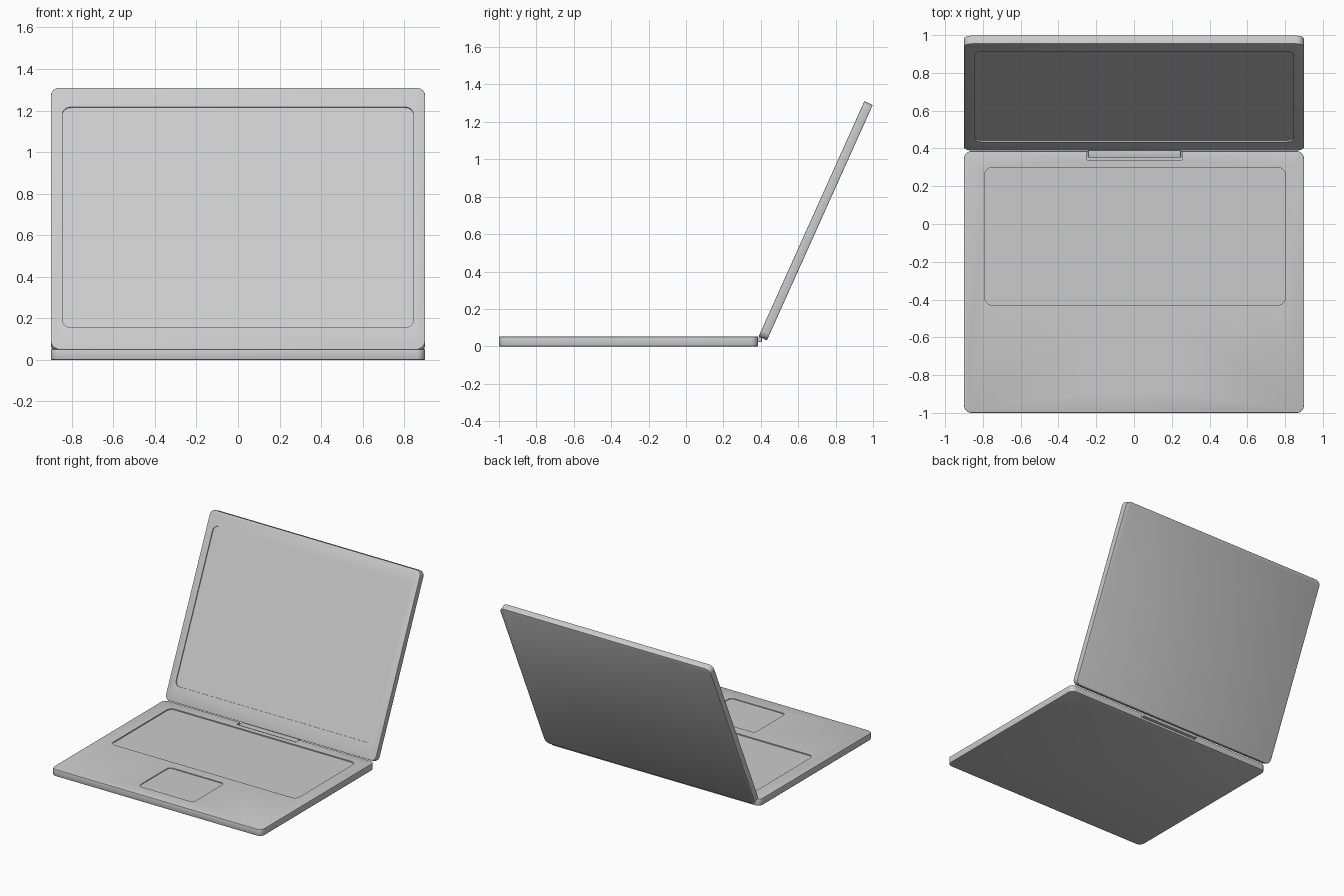
import bpy, bmesh, math

if "Cube" in bpy.data.objects:
    bpy.data.objects.remove(bpy.data.objects["Cube"])

ARC = 8  # segments per rounded corner


def rounded_slab(name, x0, x1, y0, y1, z0, z1, r, edge=0.0):
    """Rounded-rectangle plate, optionally with softened rims."""
    bm = bmesh.new()
    ring = []
    corners = [(x1 - r, y1 - r, 0), (x0 + r, y1 - r, 90),
               (x0 + r, y0 + r, 180), (x1 - r, y0 + r, 270)]
    for cx, cy, start in corners:
        for i in range(ARC + 1):
            a = math.radians(start + 90 * i / ARC)
            ring.append(bm.verts.new((cx + r * math.cos(a), cy + r * math.sin(a), z0)))
    face = bm.faces.new(ring)
    ext = bmesh.ops.extrude_face_region(bm, geom=[face])
    top = [v for v in ext["geom"] if isinstance(v, bmesh.types.BMVert)]
    bmesh.ops.translate(bm, verts=top, vec=(0, 0, z1 - z0))
    bmesh.ops.recalc_face_normals(bm, faces=bm.faces[:])
    if edge:
        rims = [e for e in bm.edges
                if abs(e.verts[0].co.z - e.verts[1].co.z) < 1e-6]
        bmesh.ops.bevel(bm, geom=rims, offset=edge, segments=2,
                        profile=0.5, affect='EDGES')
    mesh = bpy.data.meshes.new(name)
    bm.to_mesh(mesh)
    bm.free()
    ob = bpy.data.objects.new(name, mesh)
    bpy.context.collection.objects.link(ob)
    return ob


def activate(ob):
    bpy.ops.object.select_all(action='DESELECT')
    ob.select_set(True)
    bpy.context.view_layer.objects.active = ob


def carve(ob, *box):
    """Cut a rounded pocket out of a plate and discard the cutter."""
    cutter = rounded_slab("cutter", *box)
    cutter.hide_render = True
    mod = ob.modifiers.new("pocket", 'BOOLEAN')
    mod.operation = 'DIFFERENCE'
    mod.solver = 'EXACT'
    mod.object = cutter
    activate(ob)
    bpy.ops.object.modifier_apply(modifier=mod.name)
    bpy.data.objects.remove(cutter)


def smooth(ob):
    activate(ob)
    bpy.ops.object.shade_smooth_by_angle(angle=math.radians(35))


T = 0.052                      # base height
TILT = math.radians(65.8)      # lid opening angle

# Base with keyboard well, trackpad and rear hinge notch
base = rounded_slab("base", -0.9, 0.9, -1.0, 0.386, 0, T, 0.04, 0.004)
carve(base, -0.79, 0.80, -0.43, 0.30, T - 0.008, T + 0.05, 0.04)
carve(base, -0.23, 0.24, -0.89, -0.51, T - 0.006, T + 0.05, 0.03)
carve(base, -0.25, 0.255, 0.34, 0.45, 0.018, T + 0.05, 0.003)

# Lid with recessed screen, hinged at the back edge of the base
lid = rounded_slab("lid", -0.9, 0.9, 0, 1.38, -0.049, 0, 0.04, 0.004)
carve(lid, -0.845, 0.845, 0.115, 1.277, -0.008, 0.05, 0.04)
lid.location = (0, 0.388, T)
lid.rotation_euler = (TILT, 0, 0)

# Hinge bar lying in the notch
hinge = rounded_slab("hinge_bar", -0.243, 0.248, 0.352, 0.405, 0.022, 0.047, 0.004, 0.003)

for part in (base, lid, hinge):
    smooth(part)
